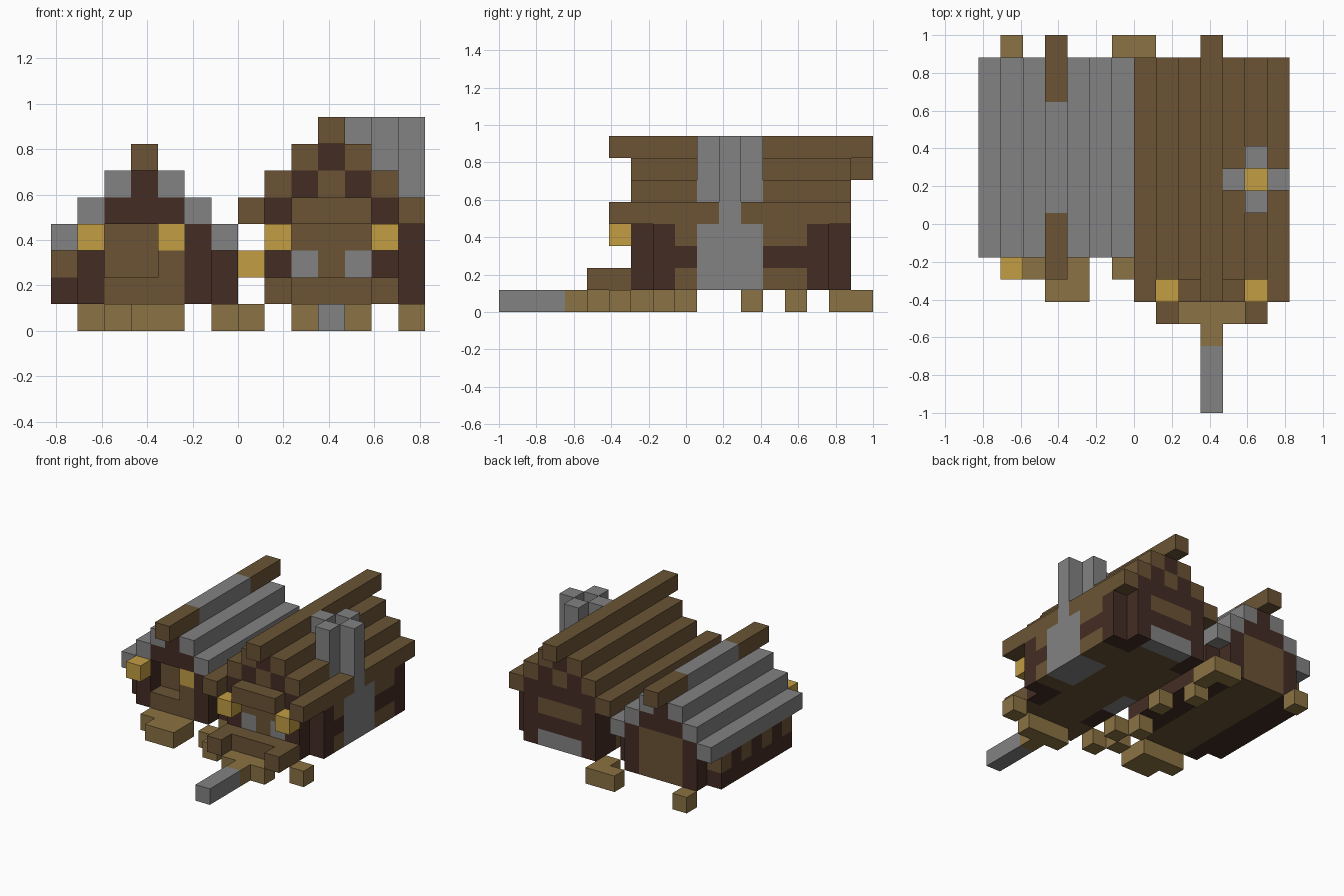
import bpy
import bmesh
from mathutils import Vector

U = 2 / 17                          # edge length of one block
ORIGIN = Vector((-7 * U, -1.0, 0))  # corner of the block grid

if "Cube" in bpy.data.objects:
    bpy.data.objects.remove(bpy.data.objects["Cube"], do_unlink=True)


def linear(hexcode):
    vals = [int(hexcode[n:n + 2], 16) / 255 for n in (0, 2, 4)]
    return [((v + 0.055) / 1.055) ** 2.4 if v > 0.04 else v / 12.92 for v in vals] + [1]


def material(name, hexcode):
    mat = bpy.data.materials.new(name)
    mat.use_nodes = True
    colour = linear(hexcode)
    mat.diffuse_color = colour
    mat.node_tree.nodes["Principled BSDF"].inputs["Base Color"].default_value = colour
    return mat


MATS = {
    "timber": material("brown timber", "6B5435"),
    "dark": material("dark timber", "432C24"),
    "sand": material("tan path", "8B7243"),
    "glow": material("lantern gold", "C29D44"),
    "stone": material("grey stone", "828282"),
}
NAMES = list(MATS)
blocks = {}


def fill(part, colour, xs, ys, zs):
    """Fill an inclusive range of blocks; later fills replace earlier ones."""
    def span(s):
        return range(s[0], s[1] + 1) if isinstance(s, tuple) else (s,)
    for i in span(xs):
        for j in span(ys):
            for k in span(zs):
                blocks[i, j, k] = (part, colour)


def stepped_roof(part, colour, centre, half, base, ys):
    """Stepped courses climbing to the ridge from both sides."""
    for step in range(half):
        for side in (-1, 1):
            fill(part, colour, centre + side * (half - step), ys, base + step)


# Large house: body with a side bay, dark corner posts and banded walls
W = "large_house_walls"
for z, colour in ((1, "timber"), (2, "dark"), (3, "timber")):
    fill(W, colour, (8, 12), (6, 15), z)
    fill(W, colour, 13, (7, 14), z)
for ys in ((6, 7), (14, 15)):
    for x in (8, 12):
        fill(W, "dark", x, ys, (1, 3))
for y in (7, 14):
    fill(W, "dark", 13, y, (1, 3))
fill(W, "dark", (8, 12), (6, 15), 4)
fill(W, "dark", (9, 11), (6, 15), 5)
fill(W, "timber", 10, (6, 15), 5)
fill(W, "dark", 10, (6, 15), 6)

# Large house: front door, windows, back base and back panel
fill(W, "timber", 10, 6, 2)
for x in (9, 11):
    fill(W, "stone", x, 6, 2)
fill(W, "timber", (9, 11), 6, (3, 4))
fill(W, "dark", (9, 11), 15, 2)
fill(W, "stone", (9, 11), 15, 1)
fill(W, "stone", 8, (8, 9), 1)

# Large house: roof, long ridge beam, eaves and awning
R = "large_house_roof"
stepped_roof(R, "timber", 10, 3, 4, (6, 15))
for x in (7, 13):
    fill(R, "timber", x, 5, 4)
fill("large_house_ridge", "timber", 10, (5, 16), 7)
fill("awning", "timber", (9, 11), 5, 4)

# Porch with two front arms
fill("porch", "timber", (8, 12), 5, 1)
for x in (8, 12):
    fill("porch", "timber", x, 4, 1)

# Chimney: hearth wall, neck through the eave, four flues round the embers
C = "chimney"
fill(C, "stone", (12, 13), (9, 11), (1, 3))
fill(C, "stone", 13, 10, (4, 7))
for y in (9, 11):
    fill(C, "stone", 12, y, (5, 7))
fill(C, "stone", 11, 10, 7)
fill("embers", "glow", 12, 10, 5)

# Small house: body with side bays
S = "small_house_walls"
fill(S, "dark", (1, 5), (7, 15), (1, 3))
fill(S, "timber", (2, 4), (8, 15), (1, 3))
for x in (0, 6):
    fill(S, "dark", x, (8, 14), (1, 2))
for y in range(8, 15, 2):
    fill(S, "timber", 0, y, 2)
fill(S, "dark", (2, 4), (7, 15), 4)
fill(S, "dark", 3, (7, 15), 5)

# Small house: recessed entrance with a step and a lamp stand
for z in (2, 3):
    for x in (2, 3, 4):
        del blocks[x, 7, z]
fill("entrance_step", "timber", (2, 4), 7, 1)
fill("lamp_stand", "timber", 4, 7, 2)

# Small house: stone roof and ridge beam with timber ends
stepped_roof("small_house_roof", "stone", 3, 3, 3, (7, 15))
fill("small_house_ridge", "timber", 3, (6, 16), 6)
fill("small_house_ridge", "stone", 3, (9, 13), 6)

# Lanterns
for n, spot in enumerate(((8, 5, 3), (12, 5, 3), (1, 6, 3), (4, 7, 3), (7, 10, 2))):
    fill("lantern_%d" % (n + 1), "glow", *spot)

# Front path and stone walkway
fill("front_path", "sand", (9, 11), 4, 0)
fill("front_path", "sand", 10, 3, 0)
fill("stone_walkway", "stone", 10, (0, 2), 0)

# Path at the small house and stepping blocks between the houses
fill("small_house_path", "sand", (2, 4), 6, 0)
fill("small_house_path", "sand", (3, 4), 5, 0)
for x, y in ((7, 5), (6, 6), (7, 7), (6, 8), (7, 11), (6, 13), (7, 15), (7, 16), (6, 16)):
    fill("alley_path", "sand", x, y, 0)
fill("back_stone", "sand", 1, 16, 0)
fill("side_stone", "sand", 13, 5, 0)


def build(part):
    """Make one object from the exposed faces of a part's blocks."""
    bm = bmesh.new()
    for cell, (owner, colour) in blocks.items():
        if owner != part:
            continue
        centre = Vector(cell) + Vector((0.5, 0.5, 0.5))
        for axis in range(3):
            for sign in (-1, 1):
                n = Vector((0, 0, 0))
                n[axis] = sign
                if tuple(int(c + d) for c, d in zip(cell, n)) in blocks:
                    continue
                u = Vector((0, 0, 0))
                u[(axis + 1) % 3] = 0.5
                v = n.cross(u)
                mid = centre + n * 0.5
                quad = (mid - u - v, mid + u - v, mid + u + v, mid - u + v)
                face = bm.faces.new([bm.verts.new(ORIGIN + p * U) for p in quad])
                face.material_index = NAMES.index(colour)
    bmesh.ops.remove_doubles(bm, verts=bm.verts[:], dist=U / 100)
    bmesh.ops.dissolve_limit(bm, angle_limit=0.01, verts=bm.verts[:],
                             edges=bm.edges[:], delimit={"MATERIAL", "NORMAL"})
    mesh = bpy.data.meshes.new(part)
    bm.to_mesh(mesh)
    bm.free()
    for mat in MATS.values():
        mesh.materials.append(mat)
    bpy.context.scene.collection.objects.link(bpy.data.objects.new(part, mesh))


for part in sorted({owner for owner, _ in blocks.values()}):
    build(part)
